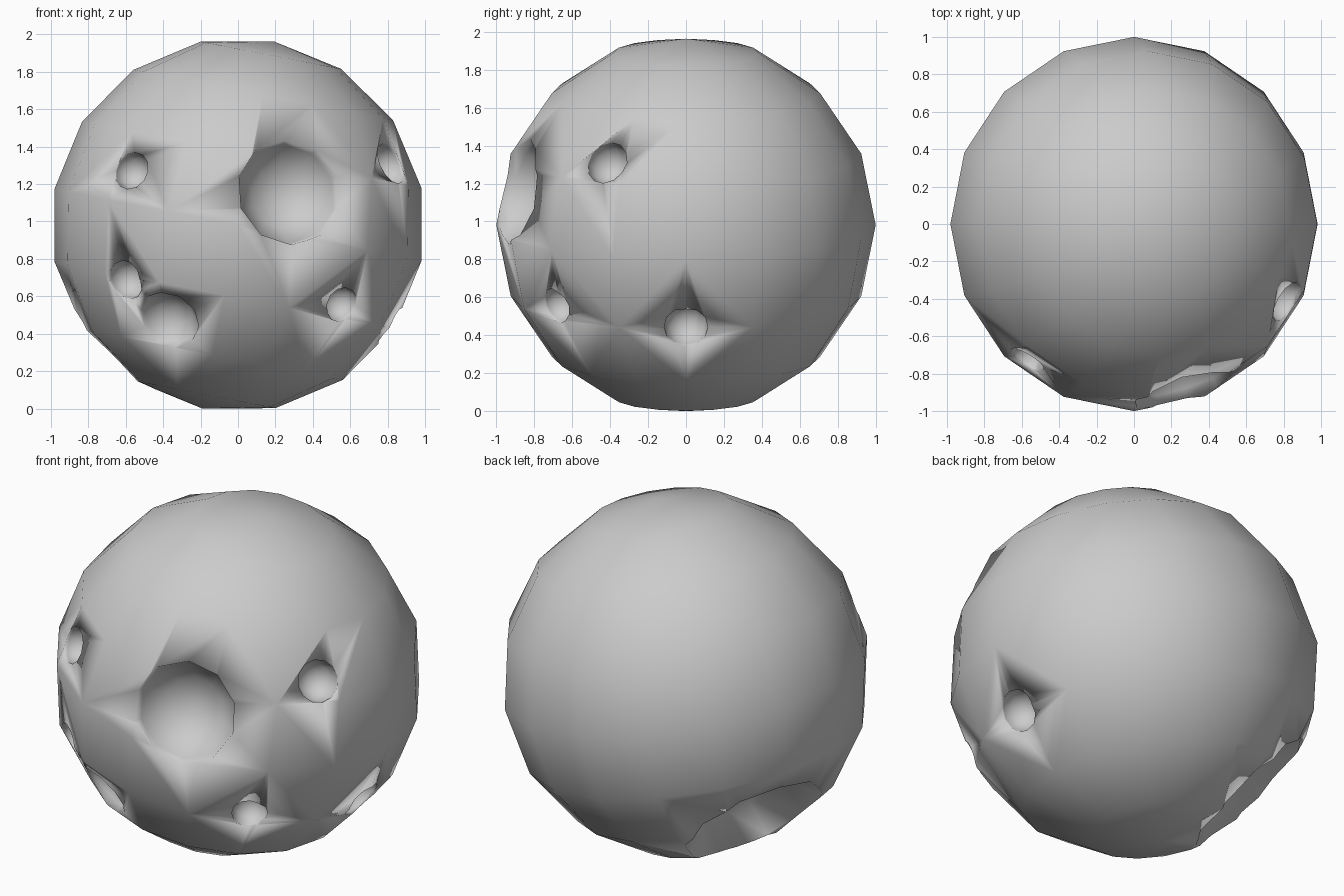
import bpy, math
from mathutils import Vector

if "Cube" in bpy.data.objects:
    bpy.data.objects.remove(bpy.data.objects["Cube"])

CENTRE = Vector((0, 0, 0.99))

# rocky ball: low-poly sphere with its pole tipped sideways
bpy.ops.mesh.primitive_uv_sphere_add(segments=16, ring_count=8, radius=1.0,
                                     location=CENTRE, rotation=(0, math.radians(11), 0))
ball = bpy.context.object
ball.name = "cratered_moon"
bpy.ops.object.transform_apply(location=False, rotation=True, scale=True)

# craters: direction from the centre, rim radius, lift of the scoop above the surface, sides
craters = [
    ((-0.59, -0.75, 0.30), 0.105, 0.00, 12),    # upper left
    ((0.28, -0.91, 0.18), 0.29, 0.12, 10),      # big front crater
    ((0.83, -0.42, 0.33), 0.12, 0.00, 12),      # right side
    ((0.57, -0.70, -0.44), 0.10, 0.00, 12),     # lower right
    ((-0.61, -0.72, -0.30), 0.11, 0.00, 12),    # lower left
    ((-0.38, -0.76, -0.52), 0.17, 0.08, 10),    # lower left neighbour
    ((0.83, 0.0, -0.55), 0.12, 0.00, 12),       # right underside
    ((-0.64, 0.25, -0.64), 0.40, 0.25, 10),     # large one under the back left
]

for i, (direction, rim, lift, sides) in enumerate(craters):
    d = Vector(direction).normalized()
    bpy.ops.mesh.primitive_uv_sphere_add(
        segments=sides, ring_count=max(6, sides // 2), radius=math.hypot(rim, lift),
        location=CENTRE + d * (0.965 - rim * rim / 2 + lift),
        rotation=d.to_track_quat('Z', 'Y').to_euler())
    cutter = bpy.context.object
    cutter.name = f"crater_cutter_{i}"
    cutter.hide_render = True
    mod = ball.modifiers.new("crater", 'BOOLEAN')
    mod.operation = 'DIFFERENCE'
    mod.solver = 'EXACT'
    mod.object = cutter
    bpy.context.view_layer.objects.active = ball
    bpy.ops.object.modifier_apply(modifier=mod.name)
    bpy.data.objects.remove(cutter)

# soft shading, rest the ball on the floor
ball.data.shade_smooth()
low = min((ball.matrix_world @ v.co).z for v in ball.data.vertices)
ball.location.z -= low
